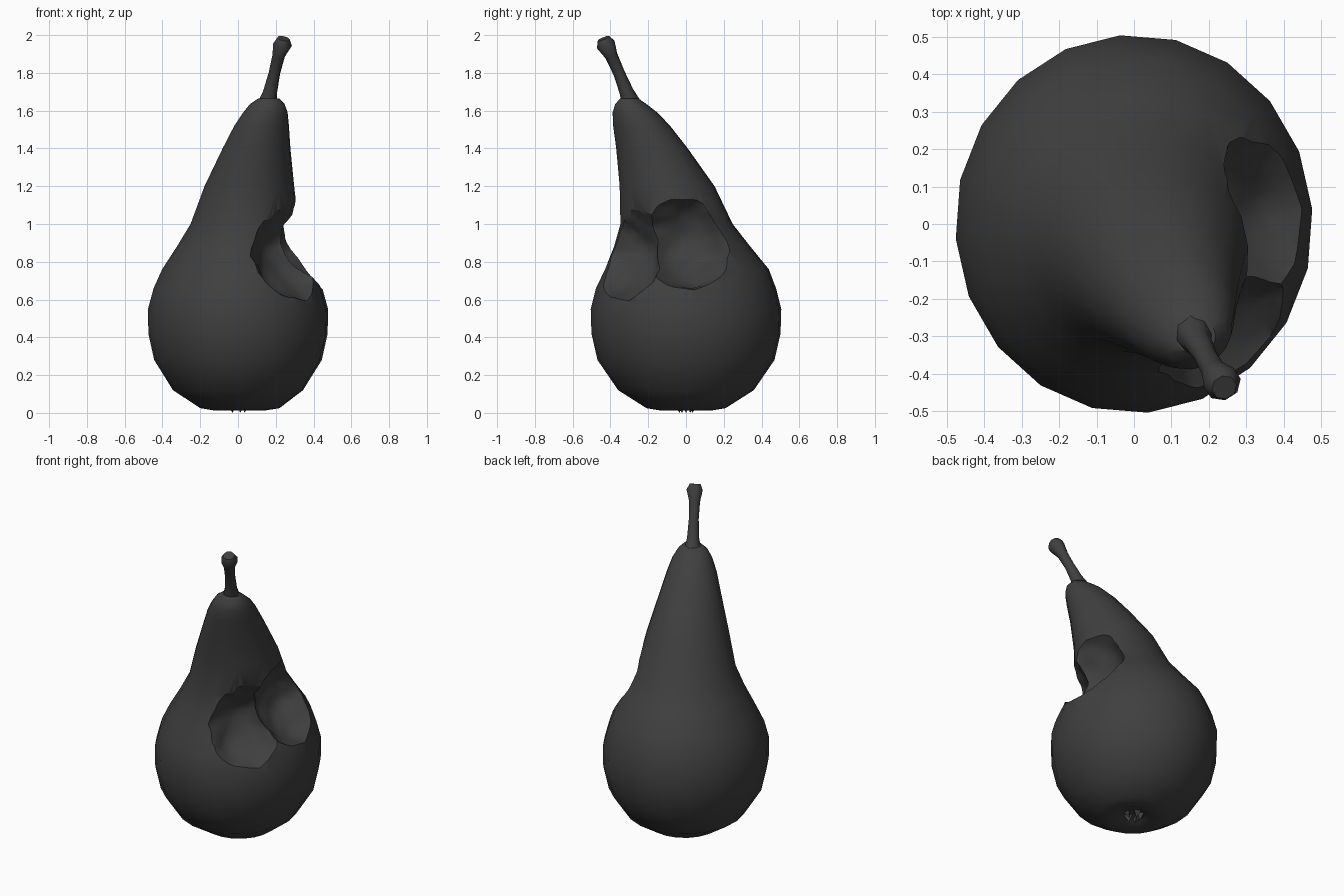
import bpy, bmesh, math
from mathutils import Vector, noise

if "Cube" in bpy.data.objects:
    bpy.data.objects.remove(bpy.data.objects["Cube"])

skin = bpy.data.materials.new("dark_grey")
skin.diffuse_color = (0.05, 0.05, 0.05, 1)
skin.use_nodes = True
skin.node_tree.nodes["Principled BSDF"].inputs["Base Color"].default_value = skin.diffuse_color


def add_object(name, bm):
    bmesh.ops.recalc_face_normals(bm, faces=bm.faces[:])
    me = bpy.data.meshes.new(name)
    bm.to_mesh(me)
    bm.free()
    me.materials.append(skin)
    ob = bpy.data.objects.new(name, me)
    bpy.context.collection.objects.link(ob)
    return ob


def loft(name, rings, n, tilt=None):
    """Closed tube through rings of (x, y, z, radius x, radius y)."""
    bm = bmesh.new()
    quat = Vector((0, 0, 1)).rotation_difference(Vector(tilt)) if tilt else None
    loops = []
    for x, y, z, rx, ry in rings:
        loop = []
        for i in range(n):
            a = 2 * math.pi * (i + 0.25) / n
            p = Vector((rx * math.cos(a), ry * math.sin(a), 0))
            if quat:
                p = quat @ p
            loop.append(bm.verts.new(p + Vector((x, y, z))))
        loops.append(loop)
    for lo, hi in zip(loops, loops[1:]):
        for i in range(n):
            j = (i + 1) % n
            bm.faces.new((lo[i], lo[j], hi[j], hi[i]))
    bm.faces.new(loops[0][::-1])
    bm.faces.new(loops[-1])
    return add_object(name, bm)


def smooth(ob, angle):
    bpy.ops.object.select_all(action='DESELECT')
    ob.select_set(True)
    bpy.context.view_layer.objects.active = ob
    bpy.ops.object.shade_smooth_by_angle(angle=math.radians(angle))


# Pear body: round base leaning into a narrow neck
body = loft("pear_body", [
    (0, 0, 0.05, 0.03, 0.03), (0, 0, 0.035, 0.07, 0.07),
    (0.01, 0, 0.012, 0.13, 0.13), (0.01, 0, 0.025, 0.21, 0.21),
    (0, 0, 0.12, 0.345, 0.36), (0, 0, 0.28, 0.445, 0.47),
    (0, 0, 0.42, 0.476, 0.502), (0, 0, 0.55, 0.478, 0.506),
    (0, 0, 0.66, 0.448, 0.478), (0.005, 0.005, 0.76, 0.408, 0.435),
    (0.02, -0.02, 0.88, 0.345, 0.362), (0.035, -0.05, 1.0, 0.287, 0.298),
    (0.06, -0.10, 1.2, 0.238, 0.252), (0.098, -0.18, 1.4, 0.18, 0.19),
    (0.125, -0.235, 1.52, 0.145, 0.151), (0.145, -0.27, 1.59, 0.118, 0.119),
    (0.155, -0.292, 1.635, 0.092, 0.083), (0.163, -0.30, 1.665, 0.055, 0.048),
], 20)


# Two overlapping bites carved out with bumpy ellipsoids
def bite(center, radii, seed):
    bm = bmesh.new()
    bmesh.ops.create_icosphere(bm, subdivisions=4, radius=1)
    for v in bm.verts:
        q = v.co * 2.6 + Vector((seed, seed * 0.7, 1.3))
        s = 1 + 0.07 * noise.noise(q) + 0.035 * noise.noise(q * 2.7)
        v.co = Vector(c + a * r * s for c, a, r in zip(center, v.co, radii))
    cutter = add_object("bite_cutter", bm)
    cutter.hide_render = True
    mod = body.modifiers.new("bite", 'BOOLEAN')
    mod.operation = 'DIFFERENCE'
    mod.solver = 'EXACT'
    mod.object = cutter
    bpy.context.view_layer.objects.active = body
    bpy.ops.object.modifier_apply(modifier=mod.name)
    bpy.data.objects.remove(cutter)


bite((0.51, 0.01, 0.925), (0.34, 0.30, 0.28), 3.1)
bite((0.40, -0.42, 0.87), (0.33, 0.32, 0.29), 7.4)
smooth(body, 40)

# Stem: thin in the middle, flared at the tip
stem = loft("stem", [
    (0.155, -0.29, 1.63, 0.055, 0.055), (0.17, -0.315, 1.70, 0.038, 0.038),
    (0.193, -0.355, 1.80, 0.031, 0.031), (0.215, -0.395, 1.89, 0.034, 0.034),
    (0.236, -0.425, 1.95, 0.051, 0.051), (0.241, -0.437, 1.982, 0.034, 0.034),
], 8, tilt=(0.2, -0.36, 0.9))
smooth(stem, 50)

# Calyx: five small sepals in the hollow underneath
bm = bmesh.new()
for k in range(5):
    a = 2 * math.pi * k / 5

    def at(r, da, z):
        return bm.verts.new((r * math.cos(a + da), r * math.sin(a + da), z))

    base = [at(0.02, -0.6, 0.05), at(0.065, 0.4, 0.045), at(0.065, -0.4, 0.045)]
    tip = at(0.035, 0, 0.0)
    bm.faces.new(base)
    for i in range(3):
        bm.faces.new((base[i], base[(i + 1) % 3], tip))
add_object("calyx", bm)
